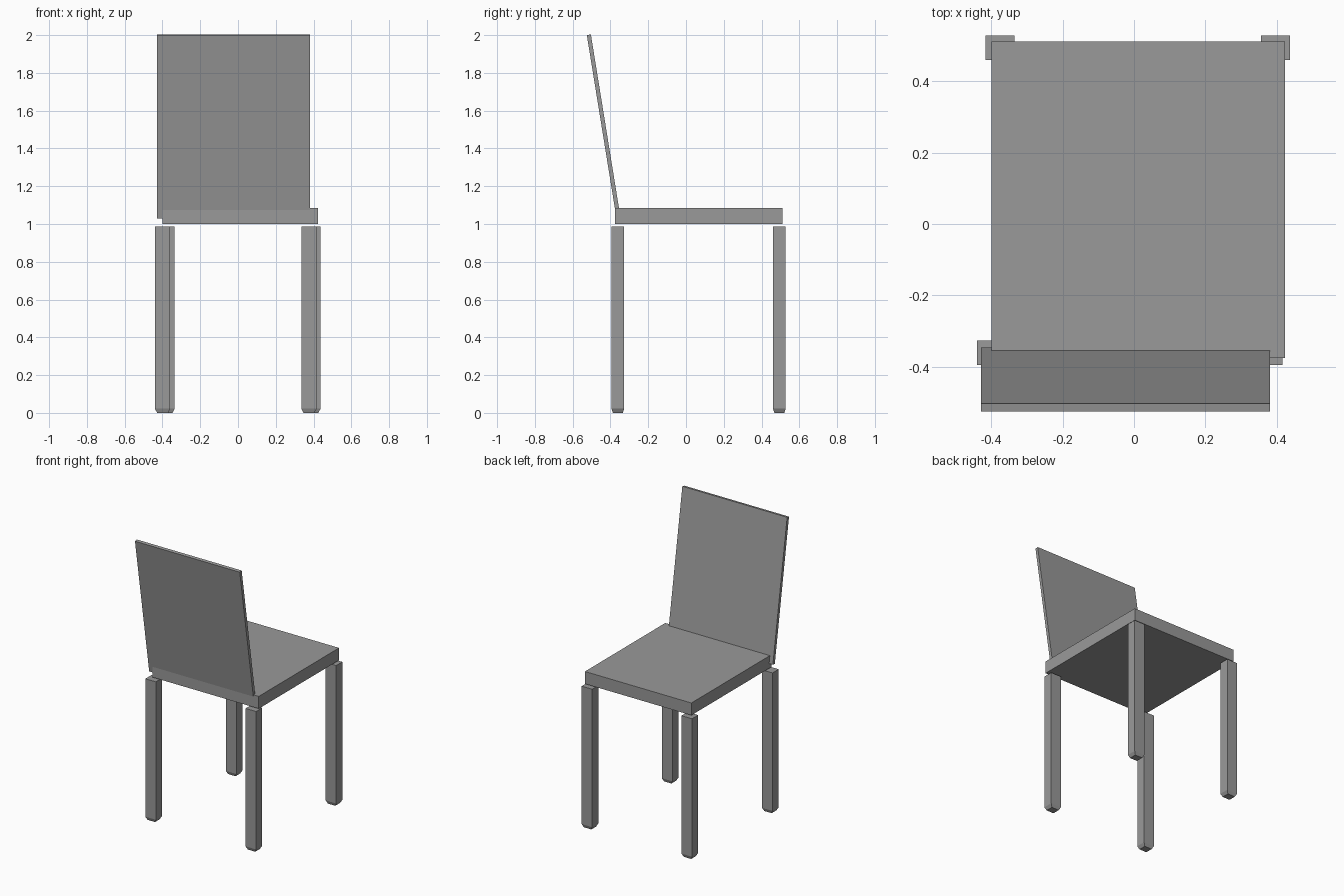
import bpy, bmesh
from math import atan2, cos, hypot
from mathutils import Matrix, Vector

cube = bpy.data.objects.get("Cube")
if cube:
    bpy.data.objects.remove(cube, do_unlink=True)

grey = bpy.data.materials.new("plain grey")
grey.use_nodes = True
colour = (0.32, 0.32, 0.32, 1)
grey.diffuse_color = colour
grey.node_tree.nodes["Principled BSDF"].inputs["Base Color"].default_value = colour


def box(name, low, high, chamfer=None, matrix=None):
    """Box between two corners; chamfer (x, y, z) tapers the foot."""
    low, high = Vector(low), Vector(high)
    bm = bmesh.new()
    bmesh.ops.create_cube(bm, size=1)
    bmesh.ops.scale(bm, vec=high - low, verts=bm.verts)
    bmesh.ops.translate(bm, vec=(low + high) / 2, verts=bm.verts)
    if chamfer:
        cx, cy, cz = chamfer
        foot = min(bm.faces, key=lambda f: f.calc_center_median().z)
        ring = bmesh.ops.extrude_face_region(bm, geom=[foot])["geom"]
        tip = [v for v in ring if isinstance(v, bmesh.types.BMVert)]
        bmesh.ops.delete(bm, geom=[foot], context="FACES_ONLY")
        centre = (low + high) / 2
        for v in bm.verts:
            if v in tip:
                v.co.x += cx if v.co.x < centre.x else -cx
                v.co.y += cy if v.co.y < centre.y else -cy
            elif v.co.z < centre.z:
                v.co.z += cz
    if matrix:
        bm.transform(matrix)
    bmesh.ops.recalc_face_normals(bm, faces=bm.faces)
    mesh = bpy.data.meshes.new(name)
    bm.to_mesh(mesh)
    bm.free()
    mesh.materials.append(grey)
    obj = bpy.data.objects.new(name, mesh)
    bpy.context.collection.objects.link(obj)
    return obj


# Seat slab
box("seat", (-0.40, -0.375, 1.0), (0.423, 0.512, 1.086))

# Thin backrest leaning outwards, tilted about its lower edge
bottom, top = Vector((-0.024, -0.368, 1.03)), Vector((-0.024, -0.525, 2.0))
rise = top - bottom
tilt = atan2(-rise.y, rise.z)
length = hypot(rise.y, rise.z)
box("backrest", (-0.405, 0, 0), (0.405, 0.022 * cos(tilt), length),
    matrix=Matrix.Translation(bottom) @ Matrix.Rotation(tilt, 4, "X"))

# Four legs with tapered feet, stopping just under the seat
legs = {
    "front_right_leg": (-0.44, -0.395),
    "front_left_leg": (0.335, -0.395),
    "back_right_leg": (-0.416, 0.46),
    "back_left_leg": (0.356, 0.46),
}
for name, (x, y) in legs.items():
    box(name, (x, y, 0), (x + 0.081, y + 0.068, 0.986), chamfer=(0.012, 0.008, 0.022))
